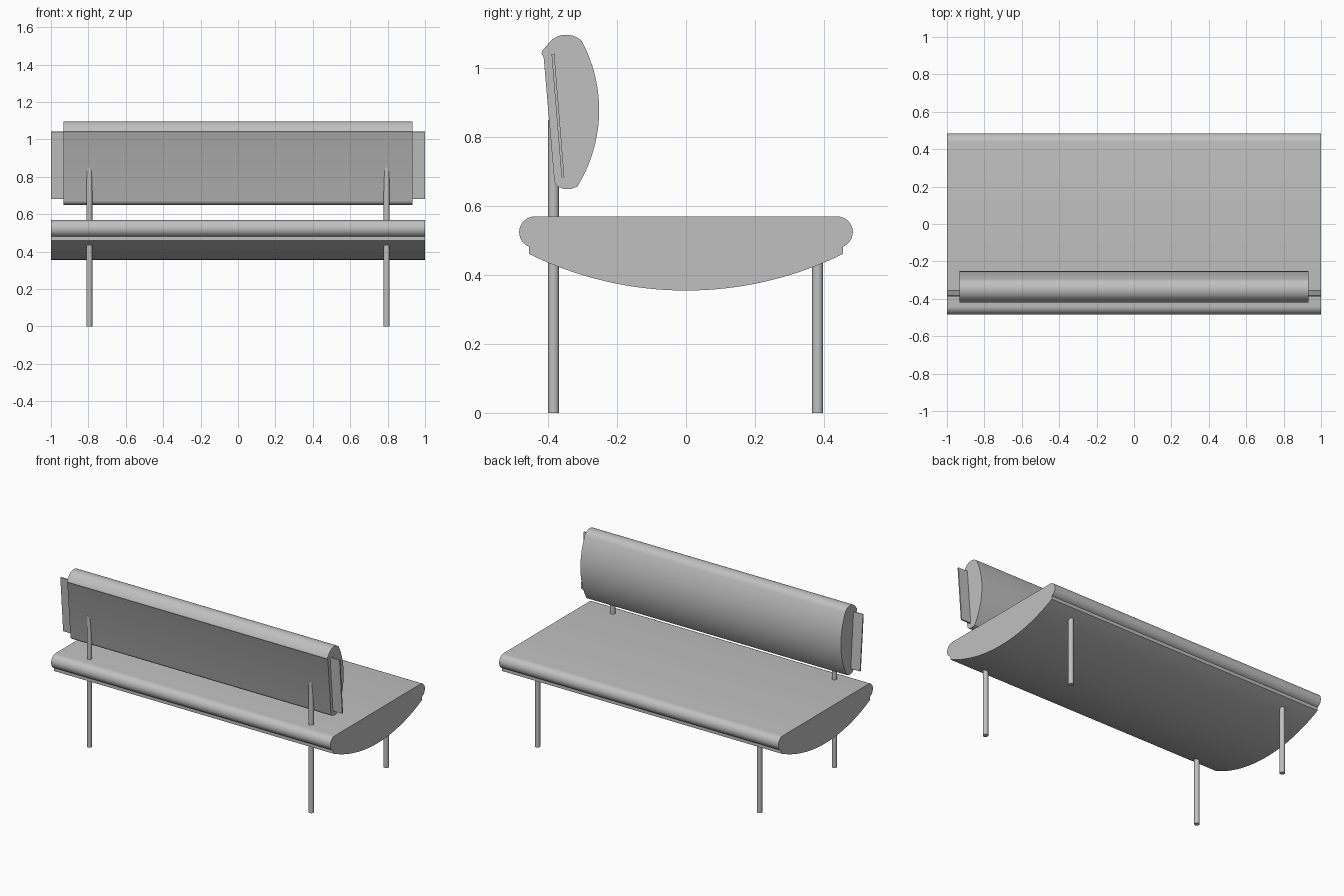
import bpy, bmesh, math
from mathutils import Vector

cube = bpy.data.objects.get("Cube")
if cube:
    bpy.data.objects.remove(cube, do_unlink=True)

grey = bpy.data.materials.new("light_grey")
grey.use_nodes = True
grey.diffuse_color = (0.53, 0.53, 0.53, 1)
grey.node_tree.nodes["Principled BSDF"].inputs["Base Color"].default_value = grey.diffuse_color


def arc(a, b, c, n):
    """Points on the circle from a through b to c."""
    (ax, ay), (bx, by), (cx, cy) = a, b, c
    d = 2 * (ax * (by - cy) + bx * (cy - ay) + cx * (ay - by))
    sa, sb, sc = ax * ax + ay * ay, bx * bx + by * by, cx * cx + cy * cy
    ux = (sa * (by - cy) + sb * (cy - ay) + sc * (ay - by)) / d
    uy = (sa * (cx - bx) + sb * (ax - cx) + sc * (bx - ax)) / d
    r = math.hypot(ax - ux, ay - uy)
    t0, tb, t1 = (math.atan2(y - uy, x - ux) for x, y in (a, b, c))
    sweep, mid = (t1 - t0) % math.tau, (tb - t0) % math.tau
    if mid > sweep:
        sweep -= math.tau
    return [(ux + r * math.cos(t0 + sweep * i / n),
             uy + r * math.sin(t0 + sweep * i / n)) for i in range(n + 1)]


def finish(name, bm):
    bmesh.ops.recalc_face_normals(bm, faces=bm.faces)
    mesh = bpy.data.meshes.new(name)
    bm.to_mesh(mesh)
    bm.free()
    mesh.materials.append(grey)
    obj = bpy.data.objects.new(name, mesh)
    bpy.context.collection.objects.link(obj)
    bpy.ops.object.select_all(action="DESELECT")
    obj.select_set(True)
    bpy.context.view_layer.objects.active = obj
    bpy.ops.object.shade_smooth_by_angle(angle=math.radians(30))


def extrude_profile(name, profile, half_width):
    """Extrude a (y, z) outline along x, centred on x = 0."""
    bm = bmesh.new()
    face = bm.faces.new([bm.verts.new((-half_width, y, z)) for y, z in profile])
    new = bmesh.ops.extrude_face_region(bm, geom=[face], use_keep_orig=True)["geom"]
    bmesh.ops.translate(bm, vec=(2 * half_width, 0, 0),
                        verts=[v for v in new if isinstance(v, bmesh.types.BMVert)])
    finish(name, bm)


def post(name, x, y, top):
    bm = bmesh.new()
    bmesh.ops.create_cone(bm, cap_ends=True, segments=32, radius1=0.016, radius2=0.016, depth=top)
    bmesh.ops.translate(bm, vec=Vector((x, y, top / 2)), verts=bm.verts)
    finish(name, bm)


# Seat: flat top, rounded long edges, small step and bowed underside
nose = arc((-0.44, 0.57), (-0.484, 0.525), (-0.455, 0.482), 16)
belly = arc((-0.455, 0.461), (0, 0.355), (0.455, 0.461), 40)
seat = nose + belly + [(-y, z) for y, z in reversed(nose)]
extrude_profile("seat", seat, 1.0)

# Backrest cushion: leaning flat back, bulging front, rounded top and bottom
cushion = arc((-0.303, 1.08), (-0.252, 0.88), (-0.315, 0.657), 28)
cushion += arc((-0.315, 0.657), (-0.345, 0.649), (-0.371, 0.656), 6)[1:]
cushion += [(-0.378, 0.662), (-0.382, 0.672), (-0.413, 1.032), (-0.419, 1.042), (-0.416, 1.052)]
cushion += arc((-0.392, 1.08), (-0.345, 1.097), (-0.303, 1.08), 10)[:-1]
extrude_profile("backrest_cushion", cushion, 0.933)

# Thin board through the cushion
board = [(-0.390, 1.041), (-0.382, 1.042), (-0.353, 0.684), (-0.361, 0.683)]
extrude_profile("backrest_board", board, 1.0)

# Legs; the ones under the backrest carry on up into it
for side, x in (("right", -0.795), ("left", 0.795)):
    post(side + "_backrest_leg", x, -0.384, 0.85)
    post(side + "_seat_leg", x, 0.382, 0.45)
